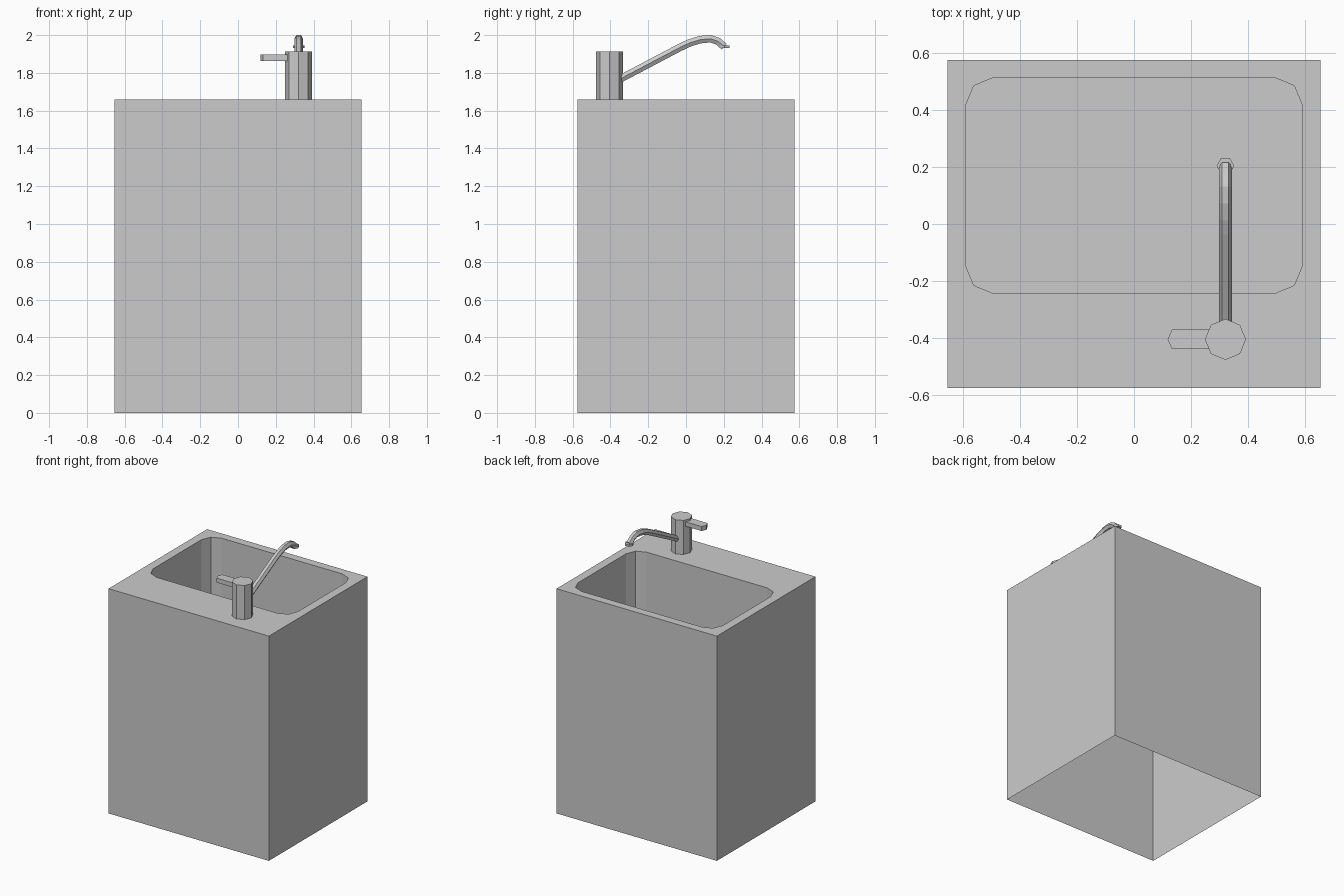
import bpy, bmesh
from math import sin, cos, pi
from mathutils import Vector

if "Cube" in bpy.data.objects:
    bpy.data.objects.remove(bpy.data.objects["Cube"])

TOP = 1.66
TAP_X, TAP_Y = 0.321, -0.405


def finish(bm, name):
    bmesh.ops.recalc_face_normals(bm, faces=bm.faces)
    mesh = bpy.data.meshes.new(name)
    bm.to_mesh(mesh)
    bm.free()
    ob = bpy.data.objects.new(name, mesh)
    bpy.context.collection.objects.link(ob)
    return ob


def ring(bm, points):
    return [bm.verts.new(p) for p in points]


def wall(bm, a, b):
    n = len(a)
    for i in range(n):
        j = (i + 1) % n
        bm.faces.new((a[i], a[j], b[j], b[i]))


def loft(name, rings):
    """Closed solid through a list of matching rings."""
    bm = bmesh.new()
    rs = [ring(bm, r) for r in rings]
    for a, b in zip(rs, rs[1:]):
        wall(bm, a, b)
    bm.faces.new(rs[0][::-1])
    bm.faces.new(rs[-1])
    return finish(bm, name)


def prism(name, outline, z0, z1):
    return loft(name, [[(x, y, z) for x, y in outline] for z in (z0, z1)])


def ngon(x, y, r, n):
    return [(x + r * cos(2 * pi * i / n), y + r * sin(2 * pi * i / n)) for i in range(n)]


# Cabinet shell, open underneath, with a round-cornered sunken basin
hx, hy = 0.655, 0.575
rect = [(hx, hy), (-hx, hy), (-hx, -hy), (hx, -hy)]
bx, by, cy, r, floor_z = 0.591, 0.379, 0.135, 0.098, 1.13
basin = []
for k, (sx, sy) in enumerate([(1, 1), (-1, 1), (-1, -1), (1, -1)]):
    for s in range(3):
        a = (k + s / 2) * pi / 2
        basin.append((sx * (bx - r) + r * cos(a), cy + sy * (by - r) + r * sin(a)))

bm = bmesh.new()
foot = ring(bm, [(x, y, 0) for x, y in rect])
edge = ring(bm, [(x, y, TOP) for x, y in rect])
rim = ring(bm, [(x, y, TOP) for x, y in basin])
base = ring(bm, [(x, y, floor_z) for x, y in basin])
wall(bm, foot, edge)
wall(bm, base, rim)
bm.faces.new(base)
loops = [bm.edges.get((l[i - 1], l[i])) for l in (edge, rim) for i in range(len(l))]
bmesh.ops.triangle_fill(bm, edges=loops, use_beauty=True, normal=(0, 0, 1))
finish(bm, "cabinet_with_basin")

# Octagonal tap body
prism("tap_body", ngon(TAP_X, TAP_Y, 0.072, 8), TOP, 1.912)

# Lever with a blunt pointed end
prism("tap_lever", [(0.29, -0.371), (0.133, -0.371), (0.118, -0.405),
                    (0.133, -0.439), (0.29, -0.439)], 1.864, 1.897)

# Hexagonal spout swept along a bent path of (y, z) points
path = [Vector(p) for p in [(-0.40, 1.741), (-0.03, 1.936), (0.02, 1.959), (0.075, 1.976),
                            (0.13, 1.981), (0.17, 1.967), (0.203, 1.938)]]
rings = []
for i, p in enumerate(path):
    t = (path[min(i + 1, len(path) - 1)] - path[max(i - 1, 0)]).normalized()
    rings.append([(TAP_X + u, p.x - t.y * v, p.y + t.x * v)
                  for u, v in ngon(0, 0, 0.023, 6)])
loft("tap_spout", rings)

# Nozzle at the spout tip
prism("spout_nozzle", ngon(TAP_X, 0.204, 0.031, 6), 1.931, 1.946)
